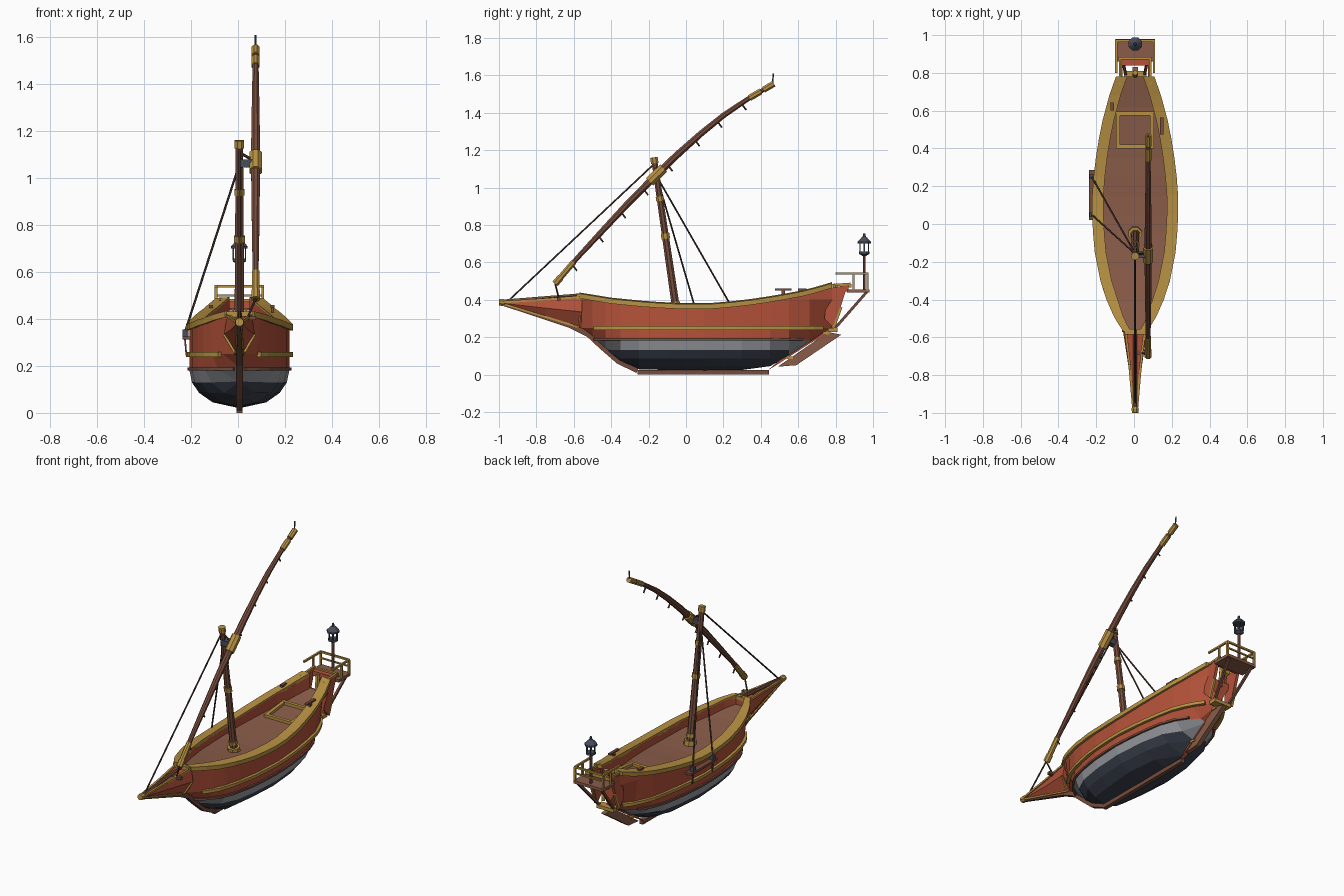
import bpy, bmesh, math
from mathutils import Vector

if "Cube" in bpy.data.objects:
    bpy.data.objects.remove(bpy.data.objects["Cube"])


def material(name, c):
    m = bpy.data.materials.new(name)
    m.diffuse_color = (*c, 1)
    m.use_nodes = True
    m.node_tree.nodes["Principled BSDF"].inputs["Base Color"].default_value = m.diffuse_color
    return m


GOLD = material("gold trim", (.48, .285, .056))
RED = material("red paint", (.46, .085, .042))
DECK = material("deck brown", (.255, .108, .067))
WOOD = material("spar wood", (.18, .073, .046))
ROPE = material("dark rope", (.075, .042, .031))
NAVY = material("dark hull", (.043, .053, .075))
GREY = material("grey stripe", (.30, .31, .335))
IRON = material("iron", (.065, .075, .105))


def mesh(name, verts, faces, mats, rule=None):
    bm = bmesh.new()
    vs = [bm.verts.new(v) for v in verts]
    for f in faces:
        bm.faces.new([vs[i] for i in f])
    bmesh.ops.remove_doubles(bm, verts=bm.verts, dist=1e-5)
    bmesh.ops.recalc_face_normals(bm, faces=bm.faces)
    if rule:
        for f in bm.faces:
            f.material_index = rule(f.calc_center_median())
    me = bpy.data.meshes.new(name)
    bm.to_mesh(me)
    bm.free()
    for m in (mats if isinstance(mats, list) else [mats]):
        me.materials.append(m)
    ob = bpy.data.objects.new(name, me)
    ob.location.x = .006
    bpy.context.collection.objects.link(ob)
    return ob


def grid_faces(rows, n, close=False):
    return [(r*n+i, r*n+(i+1) % n, (r+1)*n+(i+1) % n, (r+1)*n+i)
            for r in range(rows-1) for i in range(n if close else n-1)]


def tube(name, pts, r, mat, n=6):
    pts = [Vector(p) for p in pts]
    rs = r if isinstance(r, list) else [r]*len(pts)
    total = (pts[-1]-pts[0]).normalized()
    ref = Vector((1, 0, 0)) if abs(total.x) < .7 else Vector((0, 0, 1))
    verts = []
    for i, p in enumerate(pts):
        t = (pts[min(i+1, len(pts)-1)]-pts[max(i-1, 0)]).normalized()
        u = t.cross(ref).normalized()
        v = t.cross(u)
        for k in range(n):
            a = 2*math.pi*(k+.5)/n
            verts.append(p+rs[i]*(u*math.cos(a)+v*math.sin(a)))
    faces = grid_faces(len(pts), n, True)
    faces += [tuple(range(n)), tuple(range(len(verts)-n, len(verts)))]
    return mesh(name, verts, faces, mat)


def plate(name, yz, x0, x1, mat):
    n = len(yz)
    verts = [(x, y, z) for x in (x0, x1) for y, z in yz]
    return mesh(name, verts, grid_faces(2, n, True)+[tuple(range(n)), tuple(range(n, 2*n))], mat)


def box(name, x0, x1, y0, y1, z0, z1, mat):
    return plate(name, [(y0, z0), (y1, z0), (y1, z1), (y0, z1)], x0, x1, mat)


def lerp(table, y):
    if y <= table[0][0]:
        return table[0][1]
    for (a, b), (c, d) in zip(table, table[1:]):
        if y <= c:
            return b+(d-b)*(y-a)/(c-a)
    return table[-1][1]


# Hull lines: plan width, sheer height, keel height
WID = [(-.57, .062), (-.5, .108), (-.4, .152), (-.3, .184), (-.15, .214), (.0, .227), (.1, .229),
       (.2, .226), (.4, .202), (.55, .172), (.68, .137), (.78, .102)]
SHEER = [(-.57, .425), (-.4, .397), (-.2, .377), (0, .367), (.15, .370), (.3, .383),
         (.5, .413), (.65, .442), (.78, .48)]
KEEL = [(-.57, .25), (-.5, .195), (-.45, .15), (-.35, .07), (-.25, .028), (.1, .02), (.35, .026),
        (.45, .045), (.55, .10), (.65, .165), (.78, .25)]
YS = [-.57, -.53, -.49, -.45, -.4, -.35, -.3, -.24, -.15, -.05, .05, .15, .25, .35, .45,
      .55, .62, .68, .73, .78]
HULL_YS = [-.57, -.5, -.43, -.35, -.25, -.1, .1, .3, .45, .55, .66, .78]
LEVELS = [0, .045, .085, .13, .182, .25, .40, 9]


def half(y, z):
    u = min(max((z-lerp(KEEL, y))/.16, 0), 1)
    return (lerp(WID, y)-.016)*math.sqrt(1-(1-u)**2)


def deck_z(y):
    return lerp(SHEER, y)-.045-.04*max(0, (y-.2)/.58)


verts = []
for y in HULL_YS:
    zs = [min(max(l, lerp(KEEL, y)), lerp(SHEER, y)) for l in LEVELS]
    verts += [(-half(y, z), y, z) for z in zs[::-1]]+[(half(y, z), y, z) for z in zs[1:]]
n = 2*len(LEVELS)-1
base = (len(HULL_YS)-1)*n
faces = grid_faces(len(HULL_YS), n)+[tuple(range(n)), tuple(range(base+1, base+n-1))]
mesh("hull", verts, faces, [RED, NAVY, GREY],
     lambda c: 1 if c.z < .13 else 2 if c.z < .182 and c.y < .62 else 0)

# Deck, inner bulwarks and broad gunwale
mesh("deck", [(s*(lerp(WID, y)-.03), y, deck_z(y)) for y in YS for s in (-1, 1)],
     grid_faces(len(YS), 2), DECK)
for s, side in ((-1, "left"), (1, "right")):
    inner = [lerp(WID, y)-.06+.02*max(0, -(y+.4)/.17) for y in YS]
    mesh(side+"_bulwark", [(s*x, y, z) for x, y in zip(inner, YS)
                           for z in (deck_z(y), lerp(SHEER, y)+.005)], grid_faces(len(YS), 2), RED)
    v = []
    for x, y in zip(inner, YS):
        z, w = lerp(SHEER, y), lerp(WID, y)
        v += [(s*w, y, z-.018), (s*w, y, z+.008), (s*x, y, z+.014), (s*x, y, z-.008)]
    mesh(side+"_gunwale", v, grid_faces(len(YS), 4, True) +
         [(0, 1, 2, 3), tuple(range(len(v)-4, len(v)))], GOLD)
    # Side wales
    tube(side+"_upper_wale", [(s*(half(y, .25)+.006), y, .249) for y in YS[2:-1]], .014, GOLD, 4)
    tube(side+"_lower_wale", [(s*(half(y, .19)+.003), y, .188) for y in YS[2:-3]], .009, WOOD, 4)
    # Stern quarter panels with gold edges and braces
    q = [(.74, .30), (.76, .46), (.865, .48), (.79, .25)]
    plate(side+"_quarter_panel", q, s*.068, s*.086, RED)
    tube(side+"_quarter_trim", [(s*.08, .79, .25), (s*.08, .83, .36)], .009, GOLD, 4)
    tube(side+"_quarter_rail", [(s*.08, .74, .475), (s*.08, .88, .485)], .009, GOLD, 4)
    tube(side+"_gallery_brace", [(s*.05, .79, .24), (s*.085, .965, .44)], .010, WOOD, 4)
    # Gallery railing
    for y in (.895, .97):
        tube(side+"_rail_post", [(s*.1, y, .45), (s*.1, y, .54)], .008, GOLD, 4)
    tube(side+"_gallery_rail", [(s*.1, .80, .54), (s*.1, .975, .54)], .008, GOLD, 4)

# Stern gallery
box("gallery_floor", -.105, .105, .86, .98, .438, .456, DECK)
box("gallery_beam", -.09, .09, .87, .885, .465, .485, GOLD)
box("stern_bar", -.08, .08, .84, .87, .445, .475, RED)
box("transom_step", -.06, .06, .76, .81, .228, .25, GOLD)
tube("back_rail", [(-.1, .97, .54), (.1, .97, .54)], .008, GOLD, 4)
tube("back_lower_rail", [(-.1, .97, .50), (.1, .97, .50)], .006, GOLD, 4)
tube("stern_post_cap", [(0, .785, .36), (0, .80, .485)], .014, GOLD)

# Lantern
L = .953
tube("lantern_pole", [(0, L, .455), (0, L, .645)], .009, WOOD)
tube("lantern_base", [(0, L, .635), (0, L, .645), (0, L, .658)], [.012, .03, .029], IRON, 8)
for k in range(6):
    a = k*math.pi/3
    x, y = .026*math.cos(a), L+.026*math.sin(a)
    tube("lantern_bar", [(x, y, .65), (x, y, .71)], .004, IRON, 4)
tube("lantern_roof", [(0, L, .700), (0, L, .710), (0, L, .732), (0, L, .738), (0, L, .755)],
     [.038, .038, .017, .009, .006], IRON, 8)

# Keel, stem and rudder
box("keel", -.013, .013, -.26, .445, 0, .025, WOOD)
tube("stem", [(0, -.26, .02), (0, -.36, .07), (0, -.45, .15), (0, -.52, .215), (0, -.62, .262),
              (0, -.97, .372)], [.017, .02, .022, .022, .018, .01], WOOD, 4)
plate("sternpost", [(.44, .025), (.47, .042), (.66, .165), (.80, .245), (.76, .26), (.55, .12)],
      -.012, .012, RED)
plate("rudder", [(.49, .042), (.59, .05), (.83, .213), (.77, .225), (.72, .20)], -.014, .014, DECK)
for y, z in ((.555, .09), (.75, .222)):
    box("rudder_hinge", -.02, .02, y-.018, y+.018, z-.007, z+.007, GOLD)

# Beak
v = []
for y, w, zb, zm, zt in ((-.555, .066, .235, .335, .41), (-.75, .036, .30, .355, .40),
                         (-.97, .011, .37, .38, .39)):
    v += [(0, y, zb), (w, y, zm), (w*.8, y, zt), (-w*.8, y, zt), (-w, y, zm)]
mesh("beak", v, grid_faces(3, 5, True)+[(0, 1, 2, 3, 4), (10, 11, 12, 13, 14)], RED)
for s in (-1, 1):
    tube("beak_top_trim", [(s*.05, -.57, .415), (s*.029, -.75, .402), (s*.01, -.97, .388)],
         .009, GOLD, 4)
    tube("beak_low_trim", [(s*.016, -.57, .252), (s*.012, -.75, .308), (s*.008, -.97, .376)],
         .007, GOLD, 4)
    tube("beak_bracket", [(s*.066, -.565, .335), (s*.016, -.575, .25)], .007, GOLD, 4)
tube("bowsprit", [(0, -.56, .425), (0, -.97, .392)], .011, WOOD)
tube("beak_tip", [(0, -.96, .385), (0, -.98, .386), (0, -1, .387)], [.014, .021, .018], GOLD, 8)
box("bow_block", -.055, .055, -.585, -.555, .405, .432, GOLD)
box("bow_bitt", -.01, .07, -.69, -.67, .395, .412, WOOD)

# Hatch frame
hz = deck_z
for x in (-.09, .09):
    tube("hatch_side", [(x, .4, hz(.4)+.006), (x, .595, hz(.595)+.006)], .015, GOLD, 4)
for y in (.41, .585):
    tube("hatch_end", [(-.1, y, hz(y)+.006), (.1, y, hz(y)+.006)], .015, GOLD, 4)


# Mast with bands
def mast(z):
    return Vector((0, -.05-.12*(z-.33)/.82, z))


tube("mast", [mast(.31), mast(.74), mast(1.14)], [.023, .020, .017], WOOD, 8)
for z, h, r in ((.335, .015, .038), (.38, .01, .027), (.74, .014, .025), (.94, .012, .023),
                (1.145, .016, .022)):
    tube("mast_band", [mast(z-h), mast(z+h)], r, GOLD, 8)

# Curved yard with sleeves and pegs
X = .069
YARD = [(-.70, .485), (-.58, .625), (-.45, .765), (-.31, .915), (-.16, 1.065), (-.05, 1.172),
        (.08, 1.288), (.2, 1.385), (.33, 1.473), (.47, 1.555)]


def yard(y, d=0):
    return Vector((X, y+d*.6, lerp(YARD, y)-d*.8))


tube("yard", [yard(y) for y, z in YARD], [.012, .014, .017, .019, .021, .02, .018, .016, .014, .012],
     WOOD, 8)
for a, b, r in ((-.70, -.67, .02), (-.68, -.60, .017), (-.195, -.12, .029), (.34, .40, .018),
                (.415, .47, .018)):
    tube("yard_sleeve", [yard(a), yard(b)], r, GOLD, 8)
for y in (-.61, -.47, -.35, -.23, -.10, .045, .165, .295):
    tube("yard_peg", [yard(y), yard(y, .045)], .005, ROPE, 5)
tube("yard_finial", [(X, .462, 1.55), (X, .468, 1.61)], .004, IRON, 5)
box("yard_yoke", 0, X, -.18, -.145, 1.045, 1.08, IRON)
tube("yoke_lashing", [(0, -.16, 1.11), (X, -.155, 1.07)], .006, ROPE)

# Rigging and channel
tube("forestay", [mast(1.13), (0, -.95, .395)], .005, ROPE, 5)
tube("yard_tack", [(X, -.70, .485), (.035, -.68, .405)], .005, ROPE, 5)
box("channel", -.243, -.2, .02, .285, .312, .326, WOOD)
for y in (.05, .25):
    tube("shroud", [mast(1.06), (-.23, y, .35)], .005, ROPE, 5)
    box("deadeye", -.242, -.218, y-.013, y+.013, .326, .355, IRON)
    tube("chain_plate", [(-.232, y, .315), (-.226, y, .245)], .005, IRON, 4)

# Rail cleats
box("cleat_bar", .132, .15, .475, .565, .449, .459, WOOD)
box("cleat_foot", .135, .147, .51, .53, .41, .45, WOOD)
box("left_cleat", -.13, -.112, .60, .645, .447, .46, WOOD)
